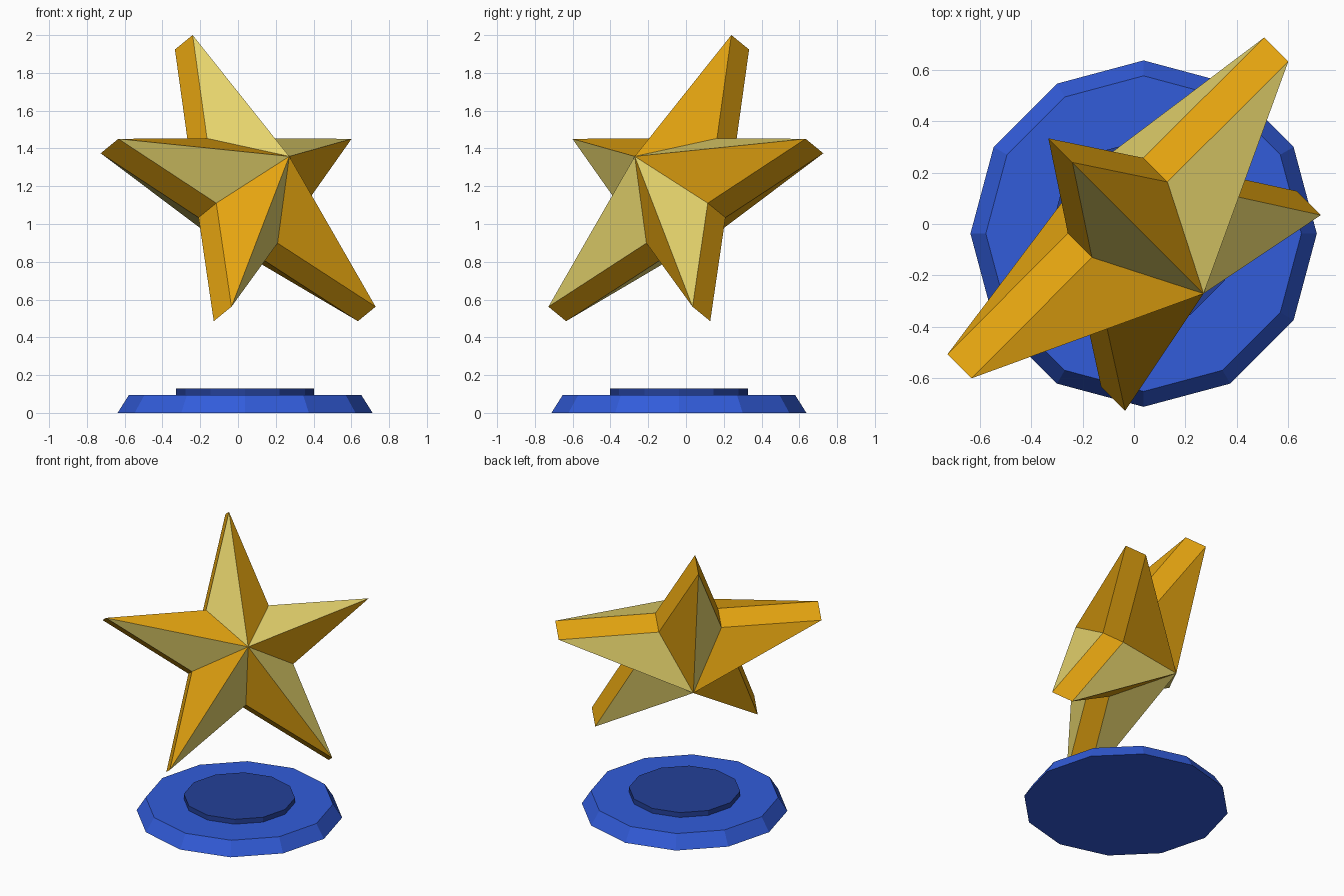
import bpy, bmesh
from math import sin, cos, pi, radians

cube = bpy.data.objects.get("Cube")
if cube:
    bpy.data.objects.remove(cube)

CENTRE = 0.0375


def material(name, srgb):
    colour = [(c / 255 / 12.92 if c < 11 else ((c / 255 + 0.055) / 1.055) ** 2.4) for c in srgb] + [1]
    mat = bpy.data.materials.new(name)
    mat.use_nodes = True
    mat.diffuse_color = colour
    mat.node_tree.nodes["Principled BSDF"].inputs["Base Color"].default_value = colour
    return mat


gold = material("gold", (228, 164, 16))
pale_gold = material("pale_gold", (228, 210, 108))
blue = material("blue", (50, 92, 218))
dark_blue = material("dark_blue", (36, 64, 152))


def add_object(name, bm, mats):
    bmesh.ops.recalc_face_normals(bm, faces=bm.faces)
    mesh = bpy.data.meshes.new(name)
    bm.to_mesh(mesh)
    bm.free()
    for mat in mats:
        mesh.materials.append(mat)
    obj = bpy.data.objects.new(name, mesh)
    bpy.context.collection.objects.link(obj)
    return obj


# Twelve-sided base pieces
def add_disc(name, low_radius, high_radius, bottom, top, mat):
    bm = bmesh.new()
    bmesh.ops.create_cone(bm, cap_ends=True, segments=12, radius1=low_radius,
                          radius2=high_radius, depth=top - bottom)
    obj = add_object(name, bm, [mat])
    obj.location = (CENTRE, -CENTRE, (bottom + top) / 2)


add_disc("base", 0.675, 0.615, 0, 0.095, blue)
add_disc("base_inner_disc", 0.365, 0.365, 0.095, 0.13, dark_blue)

# Faceted star: two outlines joined by walls, each rising to an apex
TIP, NOTCH, HALF_THICK, APEX = 0.918, 0.354, 0.0765, 0.382
bm = bmesh.new()
rings = []
for side in (-1, 1):
    ring = []
    for k in range(10):
        radius = NOTCH if k % 2 else TIP
        angle = k * pi / 5
        ring.append(bm.verts.new((radius * sin(angle), side * HALF_THICK, radius * cos(angle))))
    apex = bm.verts.new((0, side * APEX, 0))
    for k in range(10):
        facet = bm.faces.new((apex, ring[k], ring[(k + 1) % 10]))
        facet.material_index = k % 2
    rings.append(ring)
front, back = rings
for k in range(10):
    n = (k + 1) % 10
    bm.faces.new((front[k], front[n], back[n], back[k]))
star = add_object("star", bm, [gold, pale_gold])
star.location = (CENTRE, -CENTRE, 1.167)
star.rotation_euler = (radians(-30), 0, radians(45))
